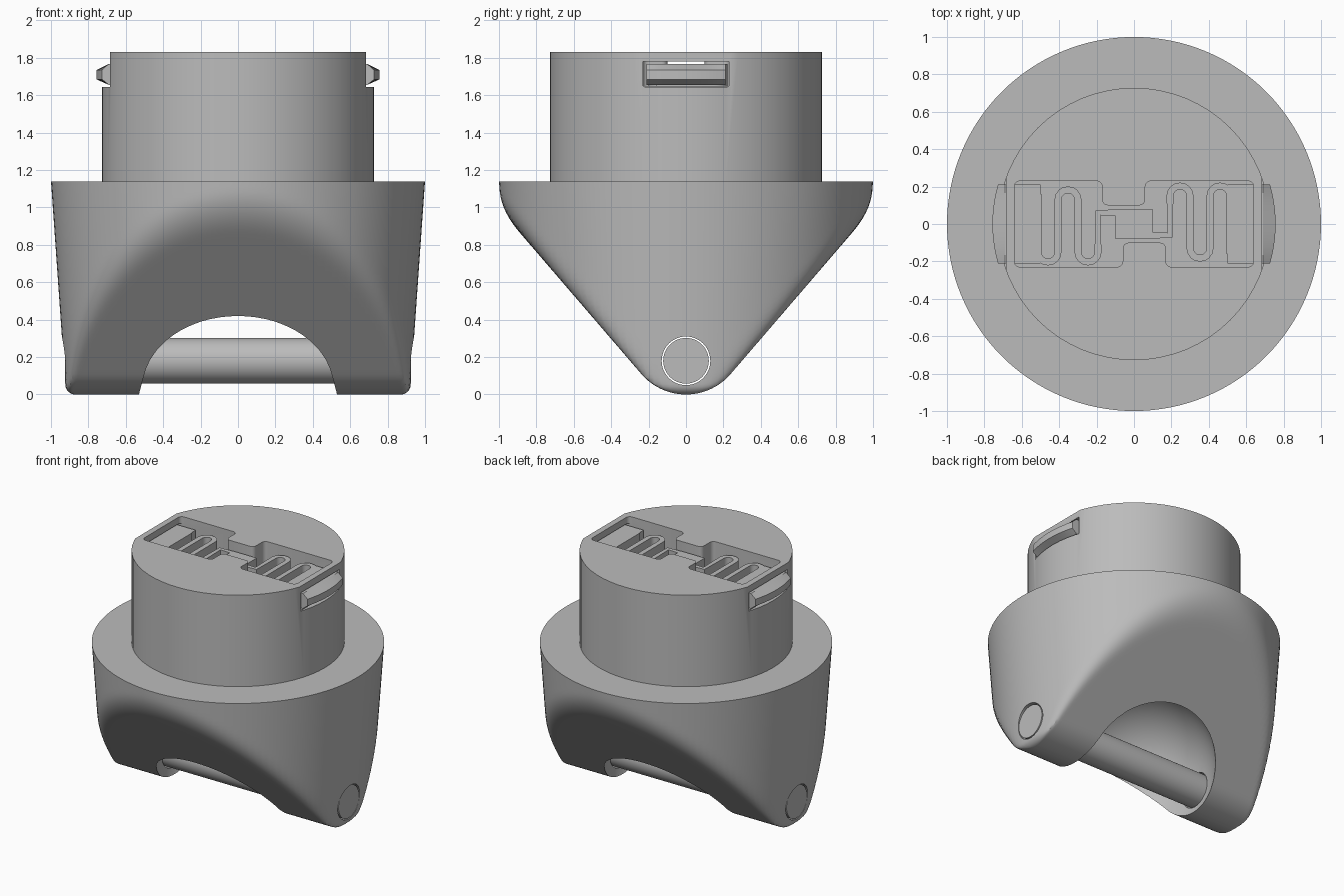
import bpy, bmesh, math
from mathutils import Matrix

cube = bpy.data.objects.get("Cube")
if cube:
    bpy.data.objects.remove(cube)

grey = bpy.data.materials.new("plain grey")
grey.use_nodes = True
grey.diffuse_color = (0.5, 0.5, 0.5, 1)
grey.node_tree.nodes["Principled BSDF"].inputs["Base Color"].default_value = (0.5, 0.5, 0.5, 1)


def finish(bm, name):
    bmesh.ops.recalc_face_normals(bm, faces=bm.faces)
    mesh = bpy.data.meshes.new(name)
    bm.to_mesh(mesh)
    bm.free()
    mesh.materials.append(grey)
    ob = bpy.data.objects.new(name, mesh)
    bpy.context.collection.objects.link(ob)
    return ob


def activate(ob):
    bpy.ops.object.select_all(action='DESELECT')
    ob.select_set(True)
    bpy.context.view_layer.objects.active = ob


def smooth(ob, angle=30):
    activate(ob)
    bpy.ops.object.shade_smooth_by_angle(angle=math.radians(angle))


def cut(target, cutter):
    mod = target.modifiers.new("cut", 'BOOLEAN')
    mod.operation = 'DIFFERENCE'
    mod.solver = 'EXACT'
    mod.object = cutter
    activate(target)
    bpy.ops.object.modifier_apply(modifier=mod.name)
    bpy.data.objects.remove(cutter)


def loft(rings, name):
    """Skin a list of closed rings and cap both ends."""
    bm = bmesh.new()
    rows = [[bm.verts.new(p) for p in ring] for ring in rings]
    n = len(rows[0])
    for a, b in zip(rows, rows[1:]):
        for i in range(n):
            j = (i + 1) % n
            bm.faces.new((a[i], a[j], b[j], b[i]))
    bm.faces.new(rows[0])
    bm.faces.new(rows[-1])
    return finish(bm, name)


def box(name, x, y, z):
    return loft([[(x[0], y[0], h), (x[1], y[0], h), (x[1], y[1], h), (x[0], y[1], h)] for h in z], name)


def cylinder(name, radius, low, high, segments, along_x=False, z=0):
    bm = bmesh.new()
    bmesh.ops.create_cone(bm, cap_ends=True, segments=segments, radius1=radius, radius2=radius,
                          depth=high - low, matrix=Matrix.Translation((0, 0, (low + high) / 2)))
    if along_x:
        bm.transform(Matrix.Translation((0, 0, z)) @ Matrix.Rotation(math.pi / 2, 4, 'Y'))
    return finish(bm, name)


# Body: tapered round section squeezed into a rounded wedge
AXLE_Z = 0.18
NOSE = 0.315
SLOPE = math.radians(49.3)
TOP = 1.14


def wedge_half_depth(z):
    tangent = NOSE * (1 - math.cos(SLOPE))
    if z < tangent:
        return math.sqrt(NOSE ** 2 - (NOSE - z) ** 2)
    return NOSE * math.sin(SLOPE) + (z - tangent) / math.tan(SLOPE)


def body_radius(z):
    r = 0.92 + 0.07 * z
    if z < 0.05:
        r -= 0.05 - math.sqrt(0.05 ** 2 - (0.05 - z) ** 2)
    return r


def soft_min(a, b, k):
    h = max(k - abs(a - b), 0) / k
    return max(min(a, b) - h * h * k / 4, 0)


def body_ring(z, n=128):
    r, d = body_radius(z), wedge_half_depth(z)
    ring = []
    for i in range(n):
        t = 2 * math.pi * i / n
        y = soft_min(r * abs(math.sin(t)), d, min(0.09, d))
        ring.append((r * math.cos(t), math.copysign(y, math.sin(t)), z))
    return ring


levels = [0.0003] + [NOSE * (1 - math.cos(SLOPE * i / 10)) for i in range(1, 11)]
start = levels[-1]
levels += [start + (TOP - start) * i / 36 for i in range(1, 37)]
body = loft([body_ring(z) for z in levels], "body")

# Ball-shaped hollow under the body and the axle hole
bm = bmesh.new()
bmesh.ops.create_uvsphere(bm, u_segments=64, v_segments=32, radius=0.56,
                          matrix=Matrix.Translation((0, 0, AXLE_Z)))
cut(body, finish(bm, "hollow_cutter"))
cut(body, cylinder("hole_cutter", 0.13, -1.2, 1.2, 48, True, AXLE_Z))
smooth(body)

smooth(cylinder("axle", 0.122, -0.925, 0.925, 48, True, AXLE_Z))

# Neck with side flats, tab windows and a stepped recess in the top
neck = cylinder("neck", 0.728, TOP - 0.02, 1.83, 64)
FLOOR = 1.64
half = [(-0.64, -0.23), (-0.06, -0.23), (-0.06, -0.1), (0.17, -0.1), (0.17, -0.23), (0.64, -0.23)]
outline = half + [(-x, -y) for x, y in half]
recess = loft([[(x, y, z) for x, y in outline] for z in (FLOOR, 2)], "recess_cutter")
bm = bmesh.new()
bm.from_mesh(recess.data)
uprights = [e for e in bm.edges if abs(e.verts[0].co.z - e.verts[1].co.z) > 0.1]
bmesh.ops.bevel(bm, geom=uprights, offset=0.03, segments=4, profile=0.5, affect='EDGES')
bm.to_mesh(recess.data)
bm.free()
cut(neck, recess)
for s in (1, -1):
    cut(neck, box("flat_cutter", sorted((s * 0.685, s * 0.9)), (-0.4, 0.4), (1.645, 2)))
    cut(neck, box("window_cutter", sorted((s * 0.6, s * 0.9)), (-0.23, 0.23), (1.65, 1.78)))
smooth(neck)


# Sliding latch tabs with a curved, chamfered nose
def tab_ring(y, s):
    nose = math.sqrt(0.757 ** 2 - y * y)
    profile = [(0.5, 1.655), (0.69, 1.655), (nose, 1.685), (nose, 1.735), (0.69, 1.768), (0.5, 1.768)]
    return [(s * x, s * y, z) for x, z in profile]


# Folded spring joining each tab to the fixed centre block
def spring_path(s):
    pts = [(-0.513, 0.16)]
    for i in range(3):
        cx, up = -0.46 + 0.107 * i, i % 2
        for k in range(9):
            a = math.pi * (1 - k / 8)
            rise = 0.053 * math.sin(a)
            pts.append((cx + 0.0535 * math.cos(a), 0.13 + rise if up else -0.15 - rise))
    pts += [(-0.192, 0.06), (-0.09, 0.06)]
    return [(s * x, s * y) for x, y in pts]


for s, side in ((1, "left"), (-1, "right")):
    smooth(loft([tab_ring(-0.21 + 0.042 * i, s) for i in range(11)], side + "_latch_tab"), 20)

    bm = bmesh.new()
    cols = [[bm.verts.new((x, y, z)) for z in (FLOOR + 0.01, 1.768)] for x, y in spring_path(-s)]
    for a, b in zip(cols, cols[1:]):
        bm.faces.new((a[0], b[0], b[1], a[1]))
    spring = finish(bm, side + "_spring")
    solid = spring.modifiers.new("thickness", 'SOLIDIFY')
    solid.thickness = 0.037
    solid.offset = 0
    activate(spring)
    bpy.ops.object.modifier_apply(modifier=solid.name)
    smooth(spring, 35)

box("centre_block", (-0.1, 0.1), (-0.08, 0.08), (FLOOR - 0.01, 1.768))
